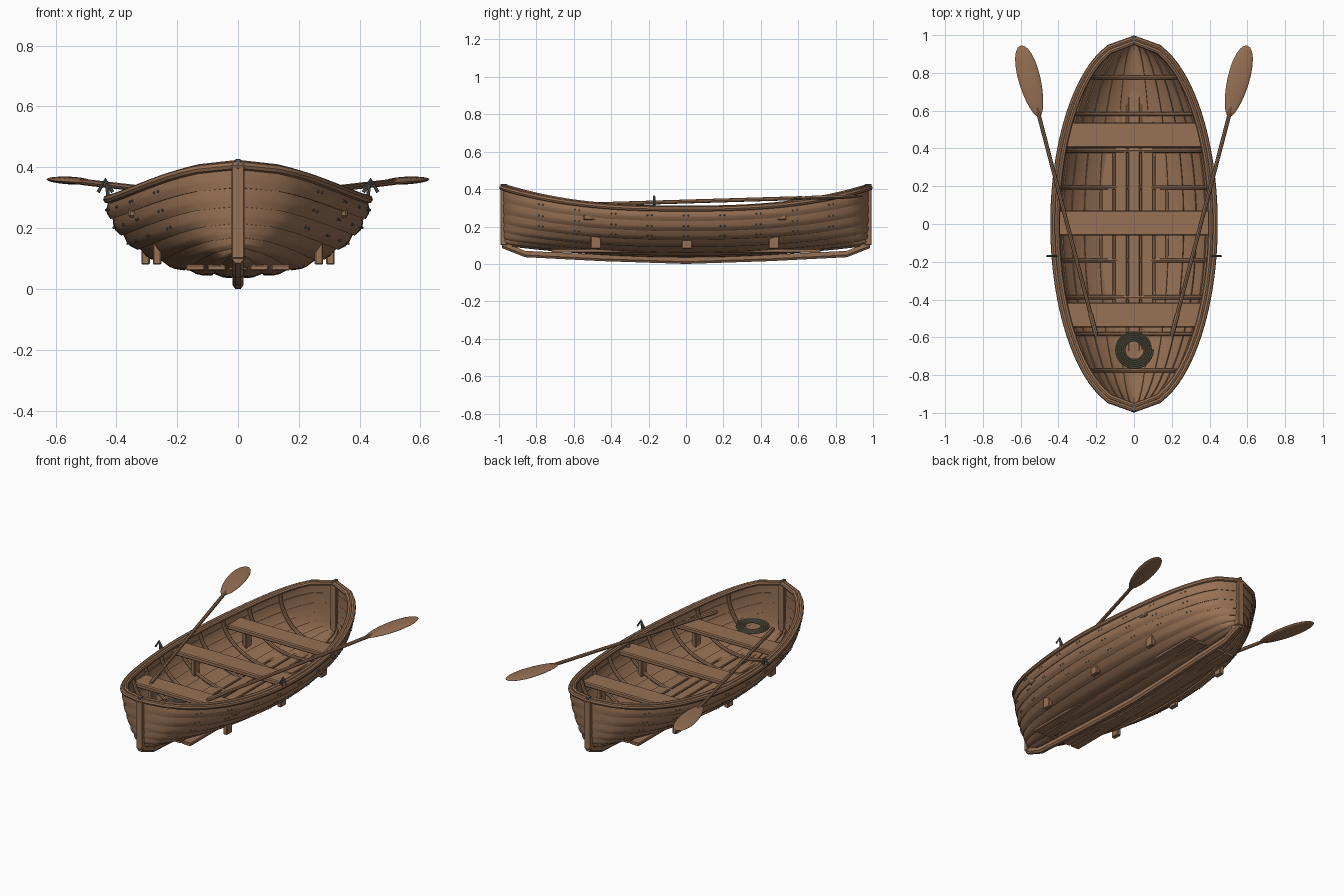
import bpy, bmesh
from math import sin, cos, pi, sqrt, atan2, hypot, radians
from mathutils import Vector

if "Cube" in bpy.data.objects:
    bpy.data.objects.remove(bpy.data.objects["Cube"])


def material(name, rgb):
    m = bpy.data.materials.new(name)
    m.diffuse_color = (*rgb, 1)
    m.use_nodes = True
    m.node_tree.nodes["Principled BSDF"].inputs["Base Color"].default_value = m.diffuse_color
    return m


WOOD = material("wood", (0.31, 0.165, 0.09))
METAL = material("metal", (0.12, 0.13, 0.12))
ROPE = material("rope", (0.17, 0.15, 0.09))


def hull(t, a, off=0.0):
    """Point on the hull: t along the length (-1..1), a from keel (0) to sheer (pi/2)."""
    b = 0.425 * sqrt(max(0.0, 1 - t * t))
    zs = 0.295 + 0.112 * abs(t) ** 2.6
    zb = 0.048 + 0.062 * t * t
    h = zs - zb
    n = Vector((h * sin(a), 0, -(b + 1e-4) * cos(a)))
    n.normalize()
    return Vector((b * sin(a), 0.98 * t, zs - h * cos(a))) + n * off


def add_mesh(name, bm, mat, mirror=False, smooth=True):
    bmesh.ops.recalc_face_normals(bm, faces=bm.faces)
    me = bpy.data.meshes.new(name)
    bm.to_mesh(me)
    bm.free()
    ob = bpy.data.objects.new(name, me)
    bpy.context.collection.objects.link(ob)
    me.materials.append(mat)
    if mirror:
        ob.modifiers.new("mirror", 'MIRROR').use_mirror_merge = False
    if smooth:
        bpy.context.view_layer.objects.active = ob
        ob.select_set(True)
        bpy.ops.object.shade_smooth_by_angle(angle=radians(35))
        ob.select_set(False)
    return ob


def loft(name, rings, mat, mirror=False):
    bm = bmesh.new()
    vs = [[bm.verts.new(p) for p in r] for r in rings]
    n = len(vs[0])
    for r0, r1 in zip(vs, vs[1:]):
        for i in range(n):
            bm.faces.new((r0[i], r0[(i + 1) % n], r1[(i + 1) % n], r1[i]))
    bm.faces.new(vs[0])
    bm.faces.new(vs[-1])
    return add_mesh(name, bm, mat, mirror)


def tube(name, pts, r, mat, closed=False, mirror=False, radii=None):
    cu = bpy.data.curves.new(name, 'CURVE')
    cu.dimensions = '3D'
    cu.bevel_depth = r
    cu.bevel_resolution = 2
    cu.use_fill_caps = True
    sp = cu.splines.new('POLY')
    sp.points.add(len(pts) - 1)
    for i, p in enumerate(pts):
        sp.points[i].co = (*p, 1)
        sp.points[i].radius = radii[i] if radii else 1
    sp.use_cyclic_u = closed
    tmp = bpy.data.objects.new(name + "_path", cu)
    bpy.context.collection.objects.link(tmp)
    me = bpy.data.meshes.new_from_object(tmp.evaluated_get(bpy.context.evaluated_depsgraph_get()))
    bpy.data.objects.remove(tmp)
    bm = bmesh.new()
    bm.from_mesh(me)
    return add_mesh(name, bm, mat, mirror)


def box(name, lo, hi, mat=WOOD, mirror=False, bevel=0.004):
    bm = bmesh.new()
    bmesh.ops.create_cube(bm, size=1)
    for v in bm.verts:
        v.co = Vector([(l + h) / 2 + c * (h - l) for l, h, c in zip(lo, hi, v.co)])
    bmesh.ops.bevel(bm, geom=bm.edges[:], offset=bevel, segments=1, affect='EDGES')
    return add_mesh(name, bm, mat, mirror, smooth=False)


# Overlapping hull planks
N = 7
STATIONS = [i / 20 for i in range(-20, 21)]
for k in range(N):
    a0 = max(0.0, (k - 0.12) / N * pi / 2)
    a1 = (k + 1) / N * pi / 2
    am = (a0 + a1) / 2
    section = [(a0, 0.009), (a0 * .7 + a1 * .3, 0.013), (am, 0.012), (a1, -0.001),
               (a1, -0.009), (am, -0.001), (a0, 0.001)]
    rings = []
    for t in STATIONS:
        ring = [hull(t, a, o) for a, o in section]
        for p in ring:
            p.x = max(p.x, 0.0)
        rings.append(ring)
    loft(f"hull_plank_{k + 1}", rings, WOOD, mirror=True)

# Outer and inner gunwale rails running round the rim
for name, b, l, dz in (("outer_gunwale", 0.429, 0.984, 0.0), ("inner_gunwale", 0.406, 0.962, 0.003)):
    half = [(b * sqrt(1 - t * t), l * t, hull(t, pi / 2).z + dz) for t in STATIONS]
    loop = half + [(-x, y, z) for x, y, z in half[-2:0:-1]]
    tube(name, loop, 0.0145, WOOD, closed=True)

# Ribs inside the hull
for i in range(9):
    t = (i - 4) * 0.198
    pts = []
    for j in range(-12, 13):
        p = hull(t, abs(j) / 12 * pi / 2 * 0.97, -0.013)
        pts.append((p.x if j >= 0 else -p.x, p.y, p.z))
    tube(f"rib_{i + 1}", pts, 0.011, WOOD)
    # Nail heads along the upper planks at each rib
    bm = bmesh.new()
    for k in (4, 5, 6):
        for dy in (-0.012, 0.012):
            c = hull(t + dy, (k + 0.4) / N * pi / 2, 0.0125)
            g = bmesh.ops.create_icosphere(bm, subdivisions=1, radius=0.005)
            bmesh.ops.translate(bm, verts=g["verts"], vec=c)
    add_mesh(f"nails_{i + 1}", bm, METAL, mirror=True)

# Keel bar, shallow V along the bottom and kicked up at the ends
profile = [(-0.018, 0.034), (0.018, 0.034), (0.018, 0.012), (0.009, 0), (-0.009, 0), (-0.018, 0.012)]
path = [(-0.985, 0.085), (-0.86, 0.036), (-0.45, 0.015), (0, 0.0), (0.45, 0.015), (0.86, 0.036), (0.985, 0.085)]
loft("keel", [[(x, y, z + zk) for x, z in profile] for y, zk in path], WOOD)

# Upright posts at bow and stern, with a small metal cap
for s, name in ((-1, "bow"), (1, "stern")):
    y0, y1 = sorted((s * 0.955, s * 0.992))
    box(name + "_post", (-0.022, y0, 0.1), (0.022, y1, 0.415))
    box(name + "_cap", (-0.009, y0, 0.41), (0.009, y1, 0.427), METAL, bevel=0.002)

# Floorboards
for i in range(-2, 3):
    box(f"floorboard_{i + 3}", (i * 0.07 - 0.031, -0.72, 0.06), (i * 0.07 + 0.031, 0.72, 0.08))

# Three seats and their legs
for name, y, hw, lx in (("front", -0.482, 0.36, 0.266), ("middle", 0.005, 0.422, 0.304), ("rear", 0.47, 0.36, 0.266)):
    box(name + "_seat", (-hw, y - 0.067, 0.235), (hw, y + 0.067, 0.264), bevel=0.006)
    box(name + "_seat_leg", (lx - 0.014, y - 0.028, 0.08), (lx + 0.014, y + 0.028, 0.24), mirror=True)

# Oars: shaft, grip and oval blade
grip, tip = Vector((0.2, -0.59, 0.316)), Vector((0.6, 0.945, 0.362))
d = (tip - grip).normalized()
tube("oar_shaft", [grip, grip + d * 1.25], 0.0105, WOOD, mirror=True)
tube("oar_grip", [grip - d * 0.005, grip + d * 0.02, grip + d * 0.11, grip + d * 0.13], 0.013, WOOD,
     mirror=True, radii=[0.7, 1, 1, 0.7])
bm = bmesh.new()
bmesh.ops.create_uvsphere(bm, u_segments=20, v_segments=12, radius=1)
mid = tip - d * 0.195
side = Vector((d.y, -d.x, 0)).normalized()
up = side.cross(d)
for v in bm.verts:
    l, w, h = v.co.z, v.co.x, v.co.y
    v.co = mid + d * (l * 0.195) + side * (w * 0.058 * (1 + 0.15 * l)) + up * (h * 0.012)
add_mesh("oar_blade", bm, WOOD, mirror=True)

# Oarlocks on the rim
tube("oarlock", [(0.412, -0.17, 0.318), (0.436, -0.17, 0.36), (0.46, -0.17, 0.318)], 0.006, METAL, mirror=True)
tube("oarlock_pin", [(0.425, -0.17, 0.29), (0.433, -0.17, 0.355)], 0.006, METAL, mirror=True)

# Coiled rope near the bow
coil = []
for i in range(5 * 28 + 1):
    a = i / 28 * 2 * pi
    r = 0.046 + 0.054 * i / 140
    coil.append((r * cos(a), -0.665 + r * sin(a), 0.25))
tube("rope_coil", coil, 0.0055, ROPE)
